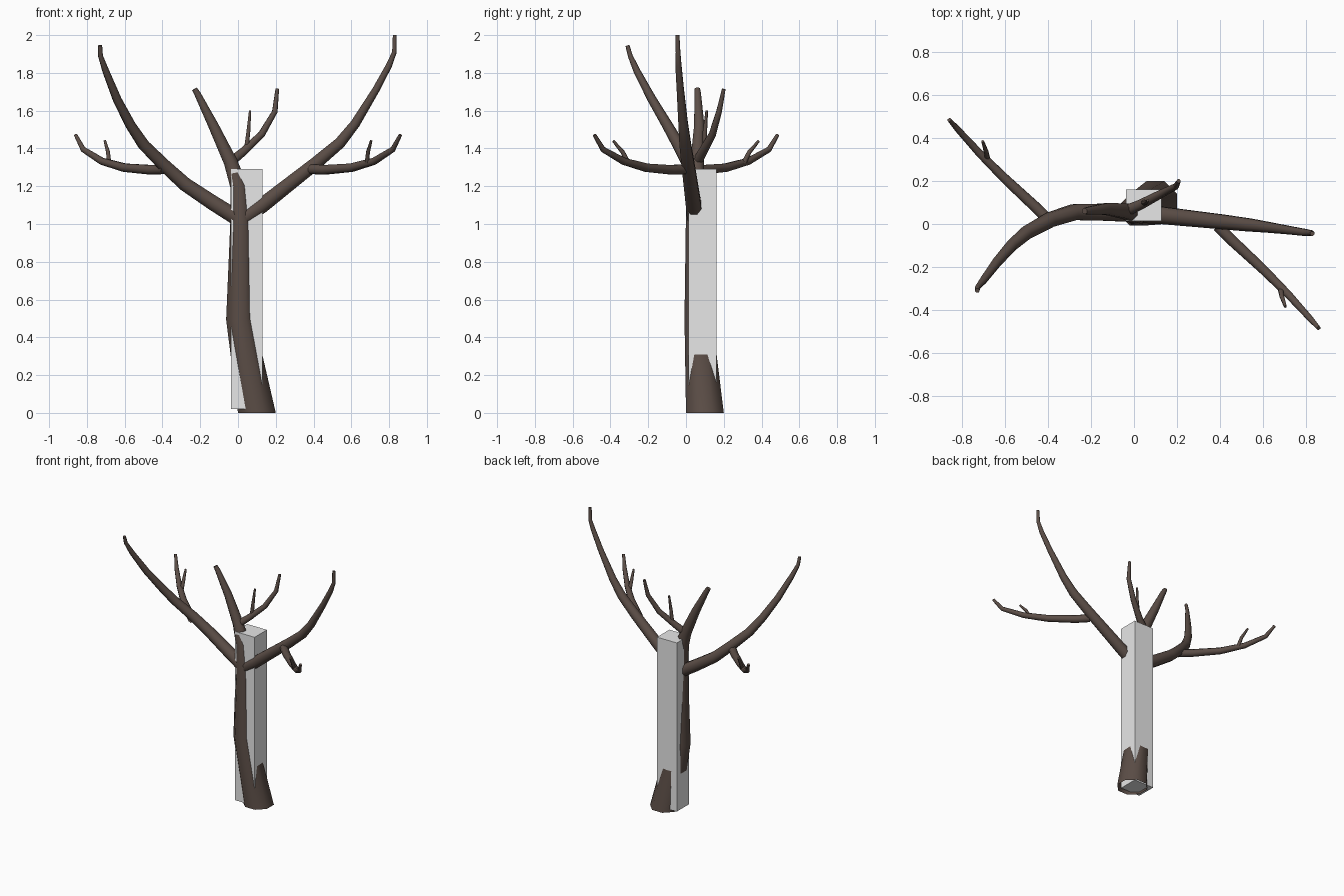
import bpy, bmesh, math
from mathutils import Vector

if "Cube" in bpy.data.objects:
    bpy.data.objects.remove(bpy.data.objects["Cube"])


def material(name, rgb):
    m = bpy.data.materials.new(name)
    m.diffuse_color = (*rgb, 1)
    m.use_nodes = True
    m.node_tree.nodes["Principled BSDF"].inputs["Base Color"].default_value = m.diffuse_color
    return m


BARK = material("dark bark", (0.105, 0.075, 0.062))
GREY = material("light grey", (0.8, 0.8, 0.8))


def finish(name, bm, mat, smooth=True):
    bmesh.ops.recalc_face_normals(bm, faces=bm.faces)
    for f in bm.faces:
        f.smooth = smooth and len(f.verts) == 4
    me = bpy.data.meshes.new(name)
    bm.to_mesh(me)
    bm.free()
    me.materials.append(mat)
    ob = bpy.data.objects.new(name, me)
    bpy.context.collection.objects.link(ob)
    return ob


def limb(name, path, sides=8, flat_base=False, turn=False):
    """Tapered tube through (x, y, z, radius) points, with a capped tip."""
    s = -1 if turn else 1
    pts = [Vector((s * p[0], s * p[1], p[2])) for p in path]
    rad = [p[3] / math.cos(math.pi / sides) for p in path]
    bm = bmesh.new()
    rings, ref = [], Vector((1, 0, 0.01))
    for i, p in enumerate(pts):
        a, b = pts[max(i - 1, 0)], pts[min(i + 1, len(pts) - 1)]
        d = (b - a).normalized()
        if i == 0:
            if flat_base:
                d = Vector((0, 0, 1))
            elif abs(d.x) > 0.7:
                ref = Vector((0, 1, 0))
        ref = (ref - d * ref.dot(d)).normalized()
        side = d.cross(ref)
        rings.append([bm.verts.new(p + rad[i] * (ref * math.cos(t) + side * math.sin(t)))
                      for t in ((k + 0.5) * math.tau / sides for k in range(sides))])
    for r0, r1 in zip(rings, rings[1:]):
        for k in range(sides):
            j = (k + 1) % sides
            bm.faces.new((r0[k], r0[j], r1[j], r1[k]))
    bm.faces.new(rings[-1])
    return finish(name, bm, BARK)


# Trunk, open at the ground, running on into the middle bough
limb("trunk", [(.1, .1, 0, .1), (.01, .065, .5, .073), (.015, .055, 1.0, .056),
               (.005, .05, 1.2, .046), (-.04, .06, 1.33, .036),
               (-.13, .07, 1.52, .027), (-.215, .062, 1.69, .017),
               (-.23, .06, 1.715, .014)], flat_base=True)

# Two large boughs
limb("left_bough", [(.03, .05, 1.01, .042), (-.13, .055, 1.11, .04), (-.28, .055, 1.21, .037),
                    (-.39, .02, 1.31, .034), (-.5, -.04, 1.42, .03), (-.57, -.1, 1.525, .026),
                    (-.64, -.18, 1.66, .022), (-.7, -.26, 1.81, .017),
                    (-.728, -.295, 1.89, .012), (-.73, -.31, 1.945, .01)])
limb("right_bough", [(0, .05, 1.01, .042), (.13, .04, 1.1, .04), (.41, .01, 1.32, .034),
                     (.54, -.005, 1.43, .03), (.62, -.015, 1.53, .025),
                     (.73, -.03, 1.71, .019), (.8, -.04, 1.84, .016),
                     (.828, -.042, 1.91, .012), (.83, -.045, 2.0, .01)])

# Side branches and twigs: the right one is the left one turned half round
for name, turn in (("left", True), ("right", False)):
    limb(name + "_side_branch", [(.39, -.01, 1.29, .026), (.46, -.08, 1.287, .025),
                                 (.6, -.21, 1.298, .022), (.72, -.33, 1.332, .018),
                                 (.82, -.44, 1.395, .014), (.86, -.485, 1.472, .009)], turn=turn)
    limb(name + "_twig", [(.683, -.305, 1.32, .012), (.688, -.335, 1.38, .01),
                          (.705, -.385, 1.44, .006)], 6, turn=turn)

# Small upper branch with its twig
limb("upper_branch", [(-.05, .055, 1.32, .026), (.03, .09, 1.385, .022), (.125, .14, 1.475, .018),
                      (.195, .175, 1.595, .014), (.208, .2, 1.715, .009)])
limb("upper_twig", [(.045, .1, 1.405, .012), (.055, .1, 1.49, .01), (.064, .11, 1.6, .006)], 6)

# Plain post through the trunk
bm = bmesh.new()
bmesh.ops.create_cube(bm, size=1)
bmesh.ops.scale(bm, verts=bm.verts, vec=(.165, .147, 1.27))
bmesh.ops.translate(bm, verts=bm.verts, vec=(.046, .088, .655))
finish("post", bm, GREY, smooth=False)
